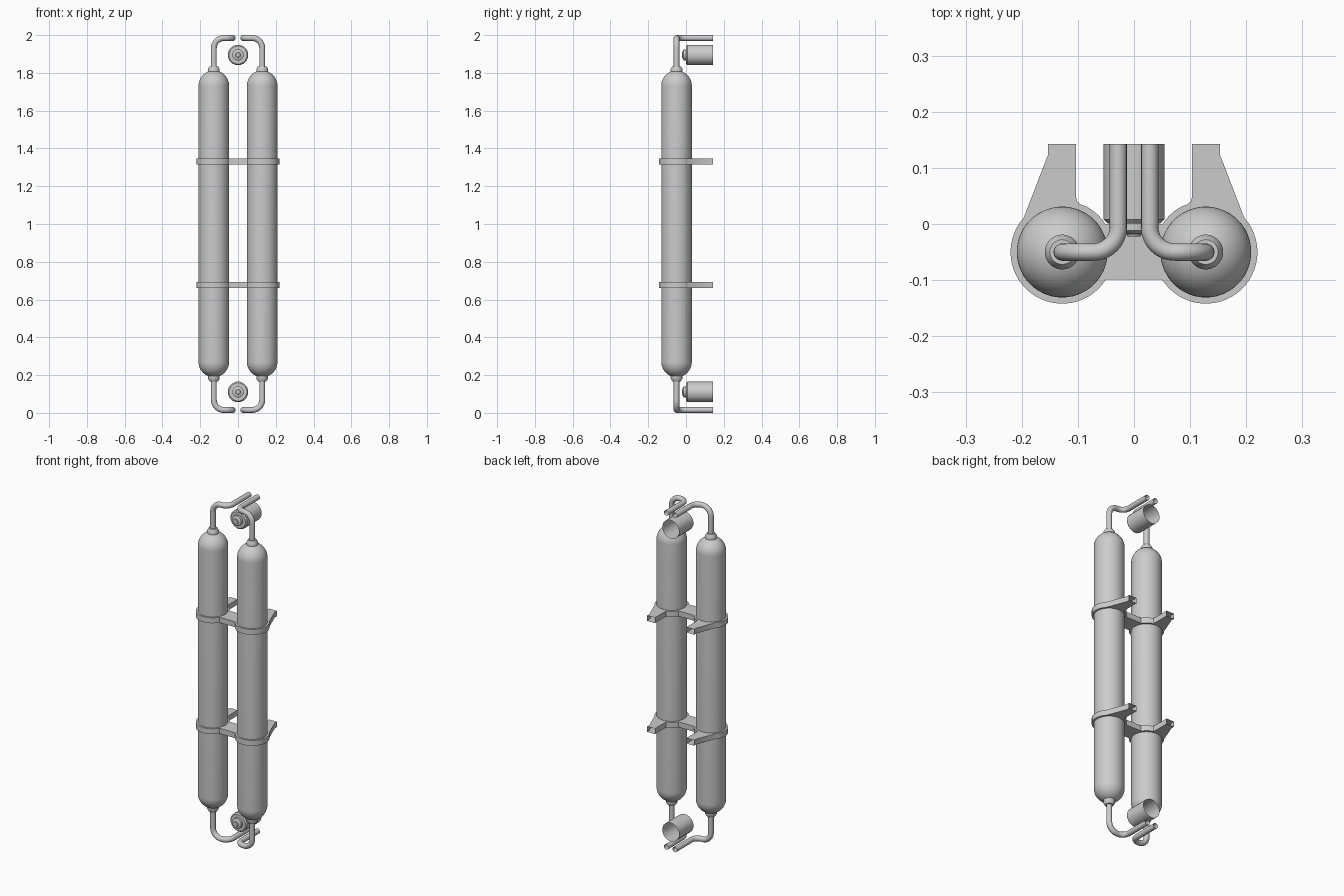
import bpy, bmesh
from math import sin, cos, pi, radians
from mathutils import Vector, Matrix

if "Cube" in bpy.data.objects:
    bpy.data.objects.remove(bpy.data.objects["Cube"])

TX, TY, BACK = 0.128, -0.05, 0.143   # tank centre and wall plane
MID = 1.0


def finish(name, bm, angle=35):
    bmesh.ops.recalc_face_normals(bm, faces=bm.faces)
    me = bpy.data.meshes.new(name)
    bm.to_mesh(me)
    bm.free()
    ob = bpy.data.objects.new(name, me)
    bpy.context.collection.objects.link(ob)
    smooth(ob, angle)
    return ob


def smooth(ob, angle=35):
    bpy.ops.object.select_all(action='DESELECT')
    ob.select_set(True)
    bpy.context.view_layer.objects.active = ob
    bpy.ops.object.shade_smooth_by_angle(angle=radians(angle))


def lathe(name, profile, matrix, n=32):
    """Revolve (radius, height) points around local z."""
    bm = bmesh.new()
    rings = []
    for r, h in profile:
        if r < 1e-6:
            rings.append([bm.verts.new((0, 0, h))] * n)
        else:
            rings.append([bm.verts.new((r * cos(2 * pi * (i + .5) / n),
                                        r * sin(2 * pi * (i + .5) / n), h)) for i in range(n)])
    for a, b in zip(rings, rings[1:]):
        for i in range(n):
            j = (i + 1) % n
            vs = list(dict.fromkeys((a[i], a[j], b[j], b[i])))
            bm.faces.new(vs)
    bm.transform(matrix)
    return finish(name, bm)


def bend(p0, corner, p1, r, steps=10):
    """Points of a round right-angle bend at a corner."""
    a = (Vector(p0) - Vector(corner)).normalized()
    b = (Vector(p1) - Vector(corner)).normalized()
    c = Vector(corner) + (a + b) * r
    return [c - b * r * cos(t * pi / 2 / steps) - a * r * sin(t * pi / 2 / steps)
            for t in range(steps + 1)]


def pipe(name, pts, radius):
    cu = bpy.data.curves.new(name, 'CURVE')
    cu.dimensions = '3D'
    cu.bevel_depth, cu.bevel_resolution = radius, 6
    sp = cu.splines.new('POLY')
    sp.points.add(len(pts) - 1)
    for p, co in zip(sp.points, pts):
        p.co = (*co, 1)
    ob = bpy.data.objects.new(name, cu)
    bpy.context.collection.objects.link(ob)
    bpy.ops.object.select_all(action='DESELECT')
    ob.select_set(True)
    bpy.context.view_layer.objects.active = ob
    bpy.ops.object.convert(target='MESH')
    smooth(bpy.context.object, 50)


# tank profile: collar, dome, wall, dome, collar
R, H = 0.081, 0.812
dome = [(R * cos(radians(a)), H - R + R * sin(radians(a))) for a in range(0, 79, 6)]
top = dome + [(0.031, H - 0.006), (0.031, H + 0.008), (0.022, H + 0.022), (0.014, H + 0.022)]
tank_profile = [(r, -h) for r, h in reversed(top)] + top

PR = 0.0155
for side, sx in (("left", -1), ("right", 1)):
    lathe(side + "_tank", tank_profile, Matrix.Translation((sx * TX, TY, MID + 0.001)), 40)
    # pipes bend inward, then back to the wall
    for end, sz in (("upper", 1), ("lower", -1)):
        z = MID + sz * (1 - PR)
        start = (sx * TX, TY, MID + sz * 0.81)
        c1, c2 = (sx * TX, TY, z), (sx * 0.028, TY, z)
        stop = (sx * 0.028, BACK, z)
        pts = [start] + bend(start, c1, c2, 0.053) + bend(c1, c2, stop, 0.044) + [stop]
        pipe(f"{side}_{end}_pipe", pts, PR)

# canisters: stepped nose, bevelled rim, open at the back
can_profile = [(0, 0.022), (0.012, 0.022), (0.014, 0.018), (0.020, 0.018), (0.030, 0.012),
               (0.030, -0.001), (0.048, -0.001), (0.055, -0.008), (0.055, -BACK)]
for end, z in (("upper", 1.895), ("lower", 0.111)):
    lathe(end + "_canister", can_profile,
          Matrix.Translation((0, 0, z)) @ Matrix.Rotation(pi / 2, 4, 'X'), 16)


# clamp brackets: one outline, half drawn and mirrored, ends open at the wall
def arc(a0, a1, n, r=0.092):
    return [(TX + r * cos(radians(a0 + (a1 - a0) * i / n)),
             TY + r * sin(radians(a0 + (a1 - a0) * i / n))) for i in range(n + 1)]


half = arc(-148, 42, 28) + [(0.153, 0.124), (0.153, BACK), (0.103, BACK), (0.103, 0.047),
                            (0.101, 0.040), (0.095, 0.035)] + arc(118, 148, 5)
outline = half + [(-x, y) for x, y in reversed(half)]
for name, z in (("upper_bracket", 1.331), ("lower_bracket", 0.677)):
    bm = bmesh.new()
    f = bm.faces.new([bm.verts.new((x, y, z - 0.016)) for x, y in outline])
    ext = bmesh.ops.extrude_face_region(bm, geom=[f], use_keep_orig=True)
    bmesh.ops.translate(bm, vec=(0, 0, 0.032),
                        verts=[v for v in ext["geom"] if isinstance(v, bmesh.types.BMVert)])
    bmesh.ops.recalc_face_normals(bm, faces=bm.faces)
    ends = [f for f in bm.faces if all(v.co.y > BACK - 0.001 for v in f.verts)]
    bmesh.ops.delete(bm, geom=ends, context='FACES_ONLY')
    finish(name, bm, 30)
